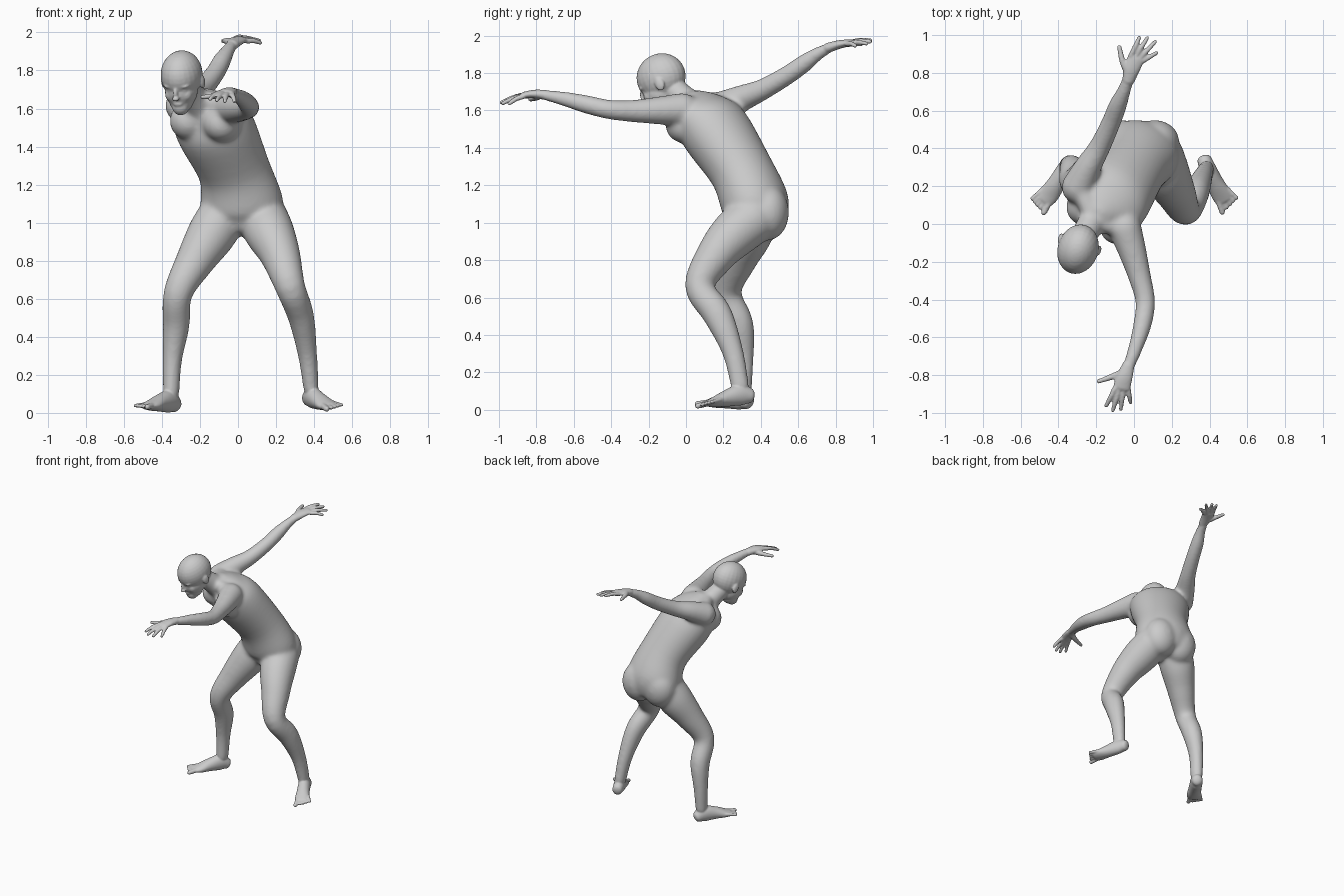
import bpy, bmesh, math
from mathutils import Vector, Matrix


def spline(rings, sub=5):
    # Catmull-Rom through (x, y, z, half width, half depth)
    r = [list(p) + [p[3]] * (5 - len(p)) for p in rings]
    out = []
    for i in range(len(r) - 1):
        p0, p1, p2, p3 = r[max(i - 1, 0)], r[i], r[i + 1], r[min(i + 2, len(r) - 1)]
        for s in range(sub):
            t = s / sub
            out.append([0.5 * (2 * b + (c - a) * t + (2 * a - 5 * b + 4 * c - d) * t * t
                               + (3 * b - a - 3 * c + d) * t ** 3)
                        for a, b, c, d in zip(p0, p1, p2, p3)])
    return out + [r[-1]]


def loft(bm, rings, w0=(1, 0, 0), w1=None, n=20, cap=1.0):
    # closed tube of ellipses along a path, with rounded ends
    pts = spline(rings)
    w0, w1 = Vector(w0), Vector(w1 or w0)
    m = len(pts) - 1
    secs = []
    for i, p in enumerate(pts):
        t = (Vector(pts[min(i + 1, m)][:3]) - Vector(pts[max(i - 1, 0)][:3])).normalized()
        secs.append((Vector(p[:3]), p[3], p[4], t, w0.lerp(w1, i / m)))

    def ends(sec, sign):
        c, a, b, t, w = sec
        return [(c + t * sign * cap * min(a, b) * math.sin(s), a * math.cos(s), b * math.cos(s), t, w)
                for s in (0.4, 0.8, 1.15, 1.4)]
    secs = ends(secs[0], -1)[::-1] + secs + ends(secs[-1], 1)
    loops = []
    for c, a, b, t, w in secs:
        u = (w - t * w.dot(t)).normalized()
        v = t.cross(u)
        loops.append([bm.verts.new(c + u * a * math.cos(k * math.tau / n) + v * b * math.sin(k * math.tau / n))
                      for k in range(n)])
    faces = [bm.faces.new(loops[0][::-1]), bm.faces.new(loops[-1])]
    for A, B in zip(loops, loops[1:]):
        faces += [bm.faces.new((A[k], A[(k + 1) % n], B[(k + 1) % n], B[k])) for k in range(n)]
    bmesh.ops.recalc_face_normals(bm, faces=faces)


def ball(bm, frame, c, r):
    bmesh.ops.create_uvsphere(bm, u_segments=24, v_segments=16, radius=1,
                              matrix=frame @ Matrix.Translation(c) @ Matrix.Diagonal((*r, 1)))


def skin(name, bm, voxel, iterations):
    # fuse the overlapping parts into one smooth surface
    me = bpy.data.meshes.new(name)
    bm.to_mesh(me)
    bm.free()
    ob = bpy.data.objects.new(name, me)
    bpy.context.collection.objects.link(ob)
    rm = ob.modifiers.new("fuse", 'REMESH')
    rm.mode, rm.voxel_size, rm.use_smooth_shade = 'VOXEL', voxel, True
    sm = ob.modifiers.new("soften", 'SMOOTH')
    sm.factor, sm.iterations = 0.5, iterations
    return ob


I = Matrix.Identity(4)
bm = bmesh.new()

# torso, twisting from the hips to the shoulders
loft(bm, [(.02, .39, 1.0, .19, .15), (.02, .37, 1.1, .22, .18), (-.02, .297, 1.275, .194, .168),
          (-.12, .155, 1.495, .22, .18), (-.165, .085, 1.59, .20, .13), (-.20, .035, 1.65, .09, .078)],
     (1, -.08, 0), (.74, -.67, 0), 32, .4)
# buttocks and chest
for x in (-.07, .11):
    ball(bm, I, (x, .438, 1.055), (.13, .113, .15))
ball(bm, I, (-.085, -.01, 1.52), (.1, .1, .095))
ball(bm, I, (-.26, .09, 1.535), (.1, .1, .1))
# neck and shoulder slopes
loft(bm, [(-.19, .06, 1.59, .085), (-.235, -.01, 1.66, .073), (-.28, -.085, 1.73, .069)])
loft(bm, [(-.21, .02, 1.655, .055), (-.25, .11, 1.65, .052), (-.29, .19, 1.635, .06)])
loft(bm, [(-.21, .02, 1.65, .055), (-.12, -.01, 1.635, .05), (-.03, -.03, 1.62, .06)])
# arms: one reaches forward, one back
loft(bm, [(-.05, -.02, 1.605, .09), (-.01, -.14, 1.6, .076), (.03, -.28, 1.597, .061), (.06, -.41, 1.605, .053),
          (.045, -.53, 1.632, .05), (.01, -.65, 1.662, .040), (-.03, -.76, 1.683, .033, .028)])
loft(bm, [(-.295, .195, 1.615, .09), (-.245, .3, 1.665, .072), (-.18, .41, 1.712, .058), (-.12, .54, 1.787, .052),
          (-.085, .63, 1.85, .049), (-.055, .7, 1.9, .038), (-.03, .77, 1.937, .033, .028)])
# legs
loft(bm, [(-.09, .36, 1.02, .13), (-.145, .33, .93, .128), (-.225, .275, .8, .103), (-.315, .22, .63, .077),
          (-.325, .285, .46, .071, .076), (-.345, .305, .28, .052, .058), (-.352, .302, .1, .044, .05)])
loft(bm, [(.13, .36, 1.02, .135), (.17, .26, .94, .13), (.222, .163, .83, .107), (.275, .073, .66, .08),
          (.33, .168, .51, .070, .08), (.365, .25, .31, .052, .058), (.385, .29, .12, .041, .05)])
core = skin("body_core", bm, .011, 18)

# evaluate the smoothed core and add the fine parts to it
dg = bpy.context.evaluated_depsgraph_get()
core_mesh = bpy.data.meshes.new_from_object(core.evaluated_get(dg))
bpy.data.objects.remove(core)
bm = bmesh.new()
bm.from_mesh(core_mesh)

# head: side, forward and up axes
yaw, pitch = math.radians(18), math.radians(22)
F = Vector((-math.sin(yaw) * math.cos(pitch), -math.cos(yaw) * math.cos(pitch), -math.sin(pitch)))
R = Vector((math.cos(yaw), -math.sin(yaw), 0))
U = R.cross(F) if R.cross(F).z > 0 else F.cross(R)
head = Matrix((R, F, U)).transposed().to_4x4()
head.translation = (-.297, -.135, 1.778)
if head.determinant() < 0:
    head = head @ Matrix.Diagonal((-1, 1, 1, 1))
ball(bm, head, (0, -.002, 0), (.108, .135, .126))
ball(bm, head, (0, .035, -.075), (.086, .092, .095))
ball(bm, head, (0, .05, -.115), (.067, .067, .075))
ball(bm, head, (0, .078, -.15), (.045, .045, .045))
ball(bm, head, (0, .126, -.06), (.013, .021, .036))
ball(bm, head, (0, .14, -.08), (.019, .018, .013))
ball(bm, head, (0, .112, -.12), (.027, .014, .015))
for s in (-1, 1):
    ball(bm, head, (s * .036, .099, -.022), (.034, .025, .014))
    ball(bm, head, (s * .036, .095, -.045), (.022, .02, .018))
    ball(bm, head, (s * .04, .08, -.08), (.034, .035, .04))
    ball(bm, head, (s * .106, -.012, -.045), (.013, .026, .037))


# hands: palm, four fingers, thumb
def hand(palm, knuckles, tips, thumb):
    loft(bm, palm)
    a, b = map(Vector, knuckles)
    for i, tip in enumerate(tips):
        k, tip = a.lerp(b, i / 3), Vector(tip)
        mid = k.lerp(tip, .5) + Vector((0, 0, .006))
        loft(bm, [(*k, .015), (*mid, .0135), (*tip, .011)], n=10)
    loft(bm, [(*thumb[0], .022), (*thumb[1], .017), (*thumb[2], .012)], (0, 0, 1), n=10)


hand([(-.03, -.75, 1.683, .033, .027), (-.05, -.81, 1.688, .043, .023), (-.065, -.865, 1.682, .046, .018)],
     [(-.1, -.87, 1.682), (-.032, -.87, 1.675)],
     [(-.147, -.962, 1.65), (-.112, -.987, 1.643), (-.07, -.98, 1.638), (-.018, -.945, 1.637)],
     [(-.052, -.785, 1.68), (-.115, -.808, 1.667), (-.187, -.833, 1.66)])
hand([(-.03, .76, 1.935, .033, .027), (-.012, .82, 1.953, .043, .023), (.01, .875, 1.962, .046, .018)],
     [(-.015, .892, 1.967), (.048, .865, 1.955)],
     [(.028, .987, 1.975), (.07, .985, 1.968), (.112, .965, 1.957), (.118, .905, 1.945)],
     [(-.03, .8, 1.945), (-.06, .86, 1.955), (-.078, .937, 1.955)])


# feet: sole and a fan of toes
def foot(rings, width, big, little):
    loft(bm, rings, width, n=24, cap=.6)
    heel, big, little = Vector(rings[1][:3]), Vector(big), Vector(little)
    for i in range(5):
        tip = big.lerp(little, (0, .32, .55, .77, 1)[i])
        back = tip.lerp(heel, .3)
        r = .018 if i == 0 else .0125
        loft(bm, [(*back, r), (*tip, r * .85)], n=10)


foot([(-.333, .333, .043, .04, .042), (-.362, .29, .06, .046, .06), (-.41, .215, .052, .048, .046),
      (-.45, .157, .04, .054, .03), (-.478, .125, .036, .048, .019)],
     (.8, -.6, 0), (-.477, .06, .031), (-.54, .135, .038))
foot([(.372, .342, .075, .038, .042), (.392, .29, .08, .044, .057), (.43, .215, .06, .047, .044),
      (.462, .157, .043, .053, .029), (.48, .125, .035, .048, .019)],
     (.84, .52, .15), (.467, .063, .02), (.543, .138, .042))

body = skin("human_figure", bm, .0062, 4)
bpy.data.meshes.remove(core_mesh)
